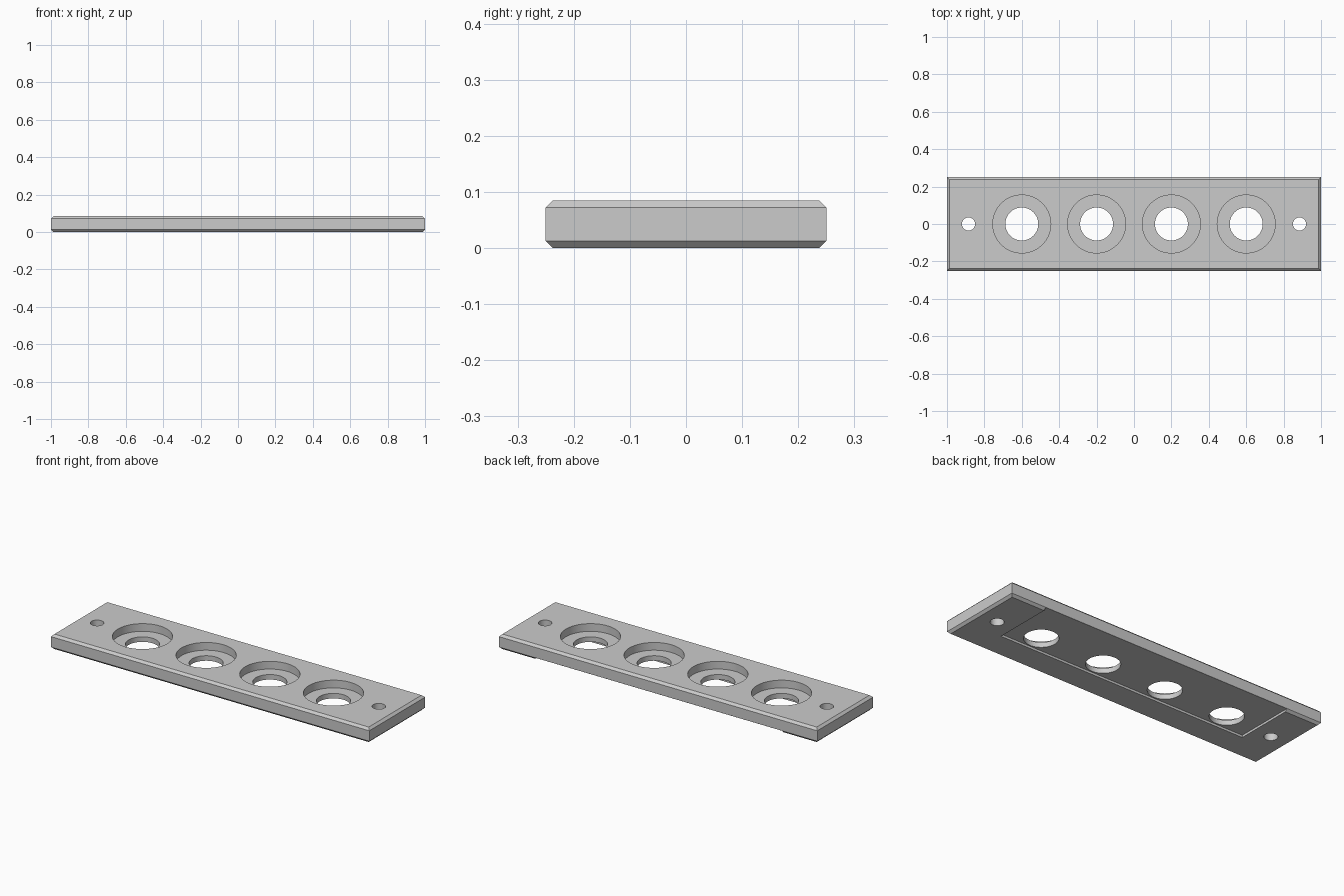
import bpy, bmesh, math

if "Cube" in bpy.data.objects:
    bpy.data.objects.remove(bpy.data.objects["Cube"])

HX, HY, H, C = 1.0, 0.25, 0.085, 0.013   # half length, half width, height, chamfer

grey = bpy.data.materials.new("plain grey")
grey.diffuse_color = (0.6, 0.6, 0.6, 1)
grey.use_nodes = True
grey.node_tree.nodes["Principled BSDF"].inputs["Base Color"].default_value = grey.diffuse_color

# Mounting plate: stacked rectangles give chamfered top and bottom rims
bm = bmesh.new()
rings = []
for inset, z in ((C, 0), (0, C), (0, H - C), (C, H)):
    x, y = HX - inset, HY - inset
    rings.append([bm.verts.new((sx * x, sy * y, z))
                  for sx, sy in ((-1, -1), (1, -1), (1, 1), (-1, 1))])
for a, b in zip(rings, rings[1:]):
    for i in range(4):
        j = (i + 1) % 4
        bm.faces.new((a[i], a[j], b[j], b[i]))
bm.faces.new(rings[0][::-1])
bm.faces.new(rings[-1])
mesh = bpy.data.meshes.new("mounting_plate")
bm.to_mesh(mesh)
bm.free()
plate = bpy.data.objects.new("mounting_plate", mesh)
bpy.context.collection.objects.link(plate)
mesh.materials.append(grey)


def cut(cutter, name):
    """Subtract a helper from the plate, then remove the helper."""
    cutter.name = name
    cutter.hide_render = True
    cutter.data.materials.append(grey)
    bpy.context.view_layer.objects.active = plate
    mod = plate.modifiers.new(name, 'BOOLEAN')
    mod.operation, mod.solver, mod.object = 'DIFFERENCE', 'EXACT', cutter
    bpy.ops.object.modifier_apply(modifier=name)
    bpy.data.objects.remove(cutter)


def bore(x, radius, z0, z1, name):
    bpy.ops.mesh.primitive_cylinder_add(vertices=64, radius=radius, depth=z1 - z0,
                                        location=(x, 0, (z0 + z1) / 2))
    cut(bpy.context.object, name)


# Shallow underside pocket, open along the back edge
Y0, Y1, DEPTH = -0.095, 0.4, 0.0125
bpy.ops.mesh.primitive_cube_add(size=1, location=(0, (Y0 + Y1) / 2, DEPTH - 0.05))
pocket = bpy.context.object
pocket.scale = (1.56, Y1 - Y0, 0.1)
cut(pocket, "pocket_cutter")

# Four counterbored holes
for x in (-0.6, -0.2, 0.2, 0.6):
    bore(x, 0.155, 0.041, 0.2, "counterbore_cutter")
    bore(x, 0.088, -0.1, 0.06, "through_hole_cutter")

# Screw holes at both ends
for x in (-0.885, 0.885):
    bore(x, 0.035, -0.1, 0.2, "screw_hole_cutter")

bpy.ops.object.select_all(action='DESELECT')
plate.select_set(True)
bpy.context.view_layer.objects.active = plate
bpy.ops.object.shade_smooth_by_angle(angle=math.radians(30))
